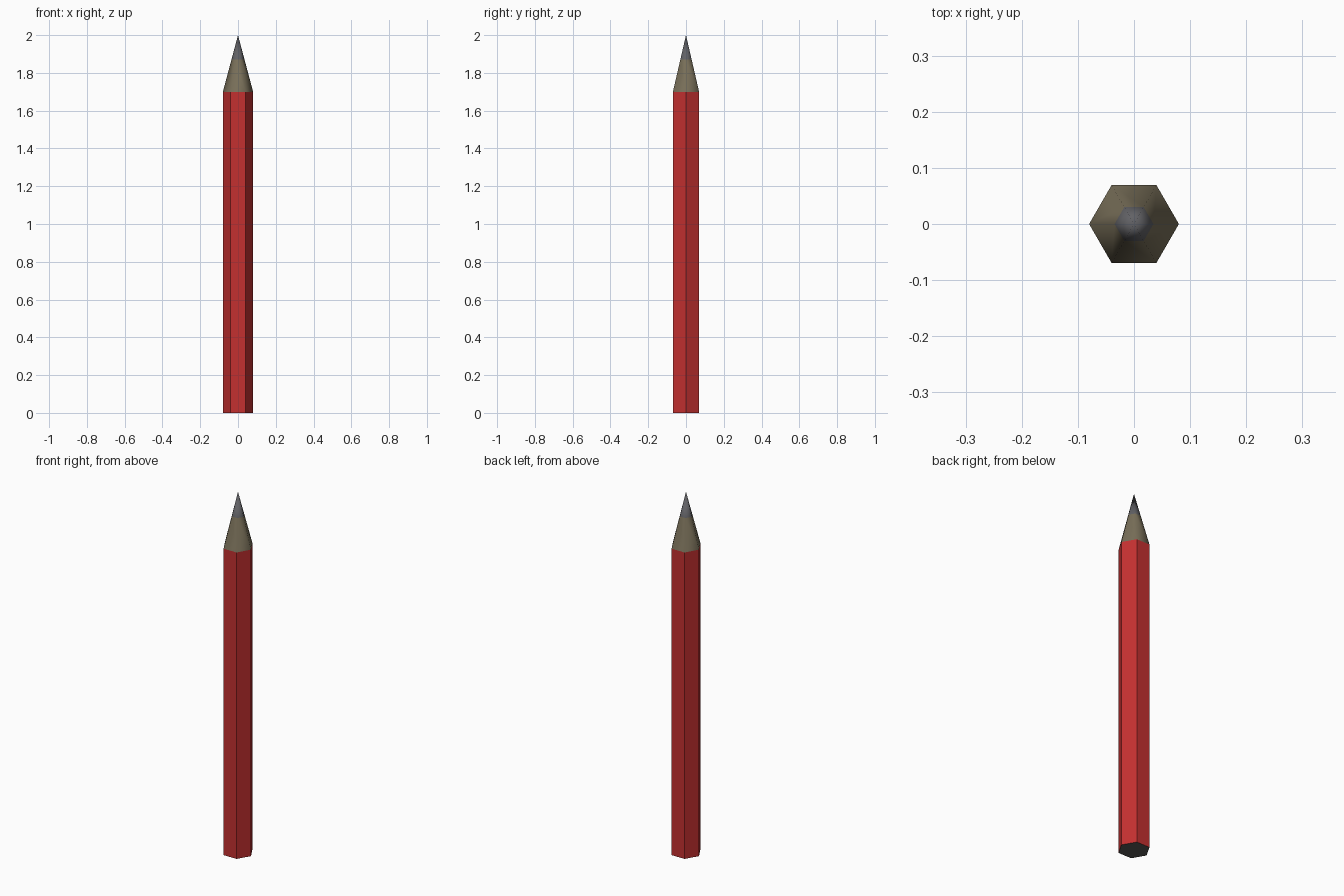
import bpy
from math import radians

if "Cube" in bpy.data.objects:
    bpy.data.objects.remove(bpy.data.objects["Cube"])

R, SHOULDER, TIP, LEAD_Z = 0.08, 1.70, 2.0, 1.87


def material(name, color):
    m = bpy.data.materials.new(name)
    m.diffuse_color = (*color, 1)
    m.use_nodes = True
    m.node_tree.nodes["Principled BSDF"].inputs["Base Color"].default_value = m.diffuse_color
    return m


def hex_part(name, r1, r2, z1, z2, mat, cap='NGON', smooth=False):
    # six-sided section, corners on the x axis
    bpy.ops.mesh.primitive_cone_add(vertices=6, radius1=r1, radius2=r2, depth=z2 - z1,
                                    end_fill_type=cap, location=(0, 0, (z1 + z2) / 2),
                                    rotation=(0, 0, radians(30)))
    ob = bpy.context.object
    ob.name = name
    ob.data.materials.append(mat)
    if smooth:
        bpy.ops.object.shade_smooth()
    return ob


red = material("red_paint", (0.55, 0.03, 0.03))
wood = material("wood", (0.19, 0.16, 0.10))
graphite = material("graphite", (0.12, 0.12, 0.13))
end_grey = material("dark_end", (0.10, 0.10, 0.09))

# painted shaft with a dark underside
shaft = hex_part("shaft", R, R, 0, SHOULDER, red)
shaft.data.materials.append(end_grey)
for p in shaft.data.polygons:
    if p.normal.z < -0.9:
        p.material_index = 1

# sharpened wood and graphite point
lead_r = R * (TIP - LEAD_Z) / (TIP - SHOULDER)
hex_part("sharpened_wood", R, lead_r, SHOULDER, LEAD_Z, wood, 'NOTHING', True)
hex_part("lead_point", lead_r, 0, LEAD_Z, TIP, graphite, 'NOTHING', True)
